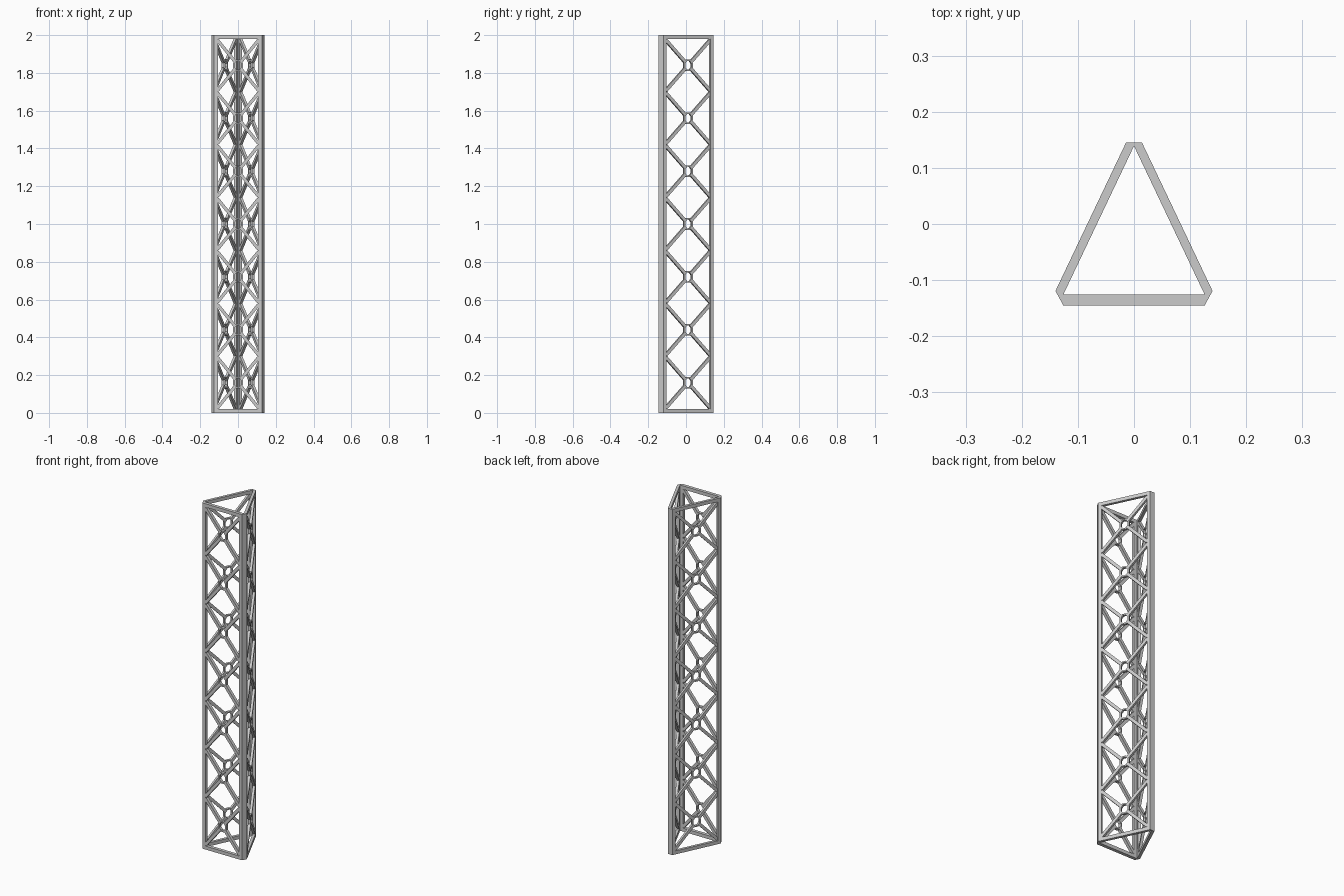
import bpy, bmesh, math
from mathutils import Vector

if "Cube" in bpy.data.objects:
    bpy.data.objects.remove(bpy.data.objects["Cube"])

Z = Vector((0, 0, 1))
CORNERS = [Vector((-0.126, -0.126, 0)), Vector((0.126, -0.126, 0)), Vector((0, 0.139, 0))]
NAMES = ["front", "right", "left"]
THICK = [0.019, 0.0155, 0.0155]
POST, RAIL, HEIGHT, CELLS = 0.019, 0.02, 2.0, 7


def prism(bm, pts, vec):
    """Extrude a closed outline along a vector."""
    a = [bm.verts.new(p) for p in pts]
    b = [bm.verts.new(p + vec) for p in pts]
    bm.faces.new(a[::-1])
    bm.faces.new(b)
    for i in range(len(a)):
        j = (i + 1) % len(a)
        bm.faces.new((a[i], a[j], b[j], b[i]))


def finish(bm, name):
    bmesh.ops.recalc_face_normals(bm, faces=bm.faces[:])
    me = bpy.data.meshes.new(name)
    bm.to_mesh(me)
    bm.free()
    bpy.context.collection.objects.link(bpy.data.objects.new(name, me))


def wall(i):
    """Start corner, direction, outward normal * thickness, length."""
    a, b = CORNERS[i], CORNERS[(i + 1) % 3]
    d = (b - a).normalized()
    return a, d, Vector((d.y, -d.x, 0)) * THICK[i], (b - a).length


# Corner posts with chamfered outer edge
for i in range(3):
    c, d1, n1, _ = wall(i)
    _, d0, n0, _ = wall((i + 2) % 3)
    p, q = c + d1 * POST, c - d0 * POST
    bm = bmesh.new()
    prism(bm, [c, p, p + n1, c + n1, c + n0, q + n0, q], Z * HEIGHT)
    finish(bm, "corner_post_%d" % (i + 1))

for i in range(3):
    a, d, n, L = wall(i)

    # Top and bottom rails
    bm = bmesh.new()
    for z in (0, HEIGHT - RAIL):
        s, e = a + d * POST + Z * z, a + d * (L - POST) + Z * z
        prism(bm, [s, e, e + n, s + n], Z * RAIL)
    finish(bm, NAMES[i] + "_rails")

    # Crossed braces meeting at a small octagonal ring in each cell
    braces, rings = bmesh.new(), bmesh.new()
    step = (HEIGHT - 2 * RAIL) / CELLS
    base, depth = n * 0.04, n * 0.92
    for k in range(CELLS):
        mid = a + d * (L / 2) + Z * (RAIL + step * (k + 0.5)) + base
        for su in (-1, 1):
            for sz in (-1, 1):
                v = d * su * (L / 2 - POST + 0.002) + Z * sz * (step / 2 - 0.006)
                u = v.normalized()
                w = u.cross(n).normalized() * 0.0085
                s, e = mid + u * 0.026, mid + v
                prism(braces, [s - w, e - w, e + w, s + w], depth)
        loops = []
        for grow, off in ((0, 0), (0.008, 0), (0.008, 1), (0, 1)):
            loops.append([rings.verts.new(
                mid + depth * off
                + d * (0.02 + grow) * math.cos(math.pi * (j + 0.5) / 4)
                + Z * (0.025 + grow) * math.sin(math.pi * (j + 0.5) / 4)) for j in range(8)])
        for m in range(4):
            p, q = loops[m], loops[(m + 1) % 4]
            for j in range(8):
                rings.faces.new((p[j], p[(j + 1) % 8], q[(j + 1) % 8], q[j]))
    finish(braces, NAMES[i] + "_cross_braces")
    finish(rings, NAMES[i] + "_brace_rings")
